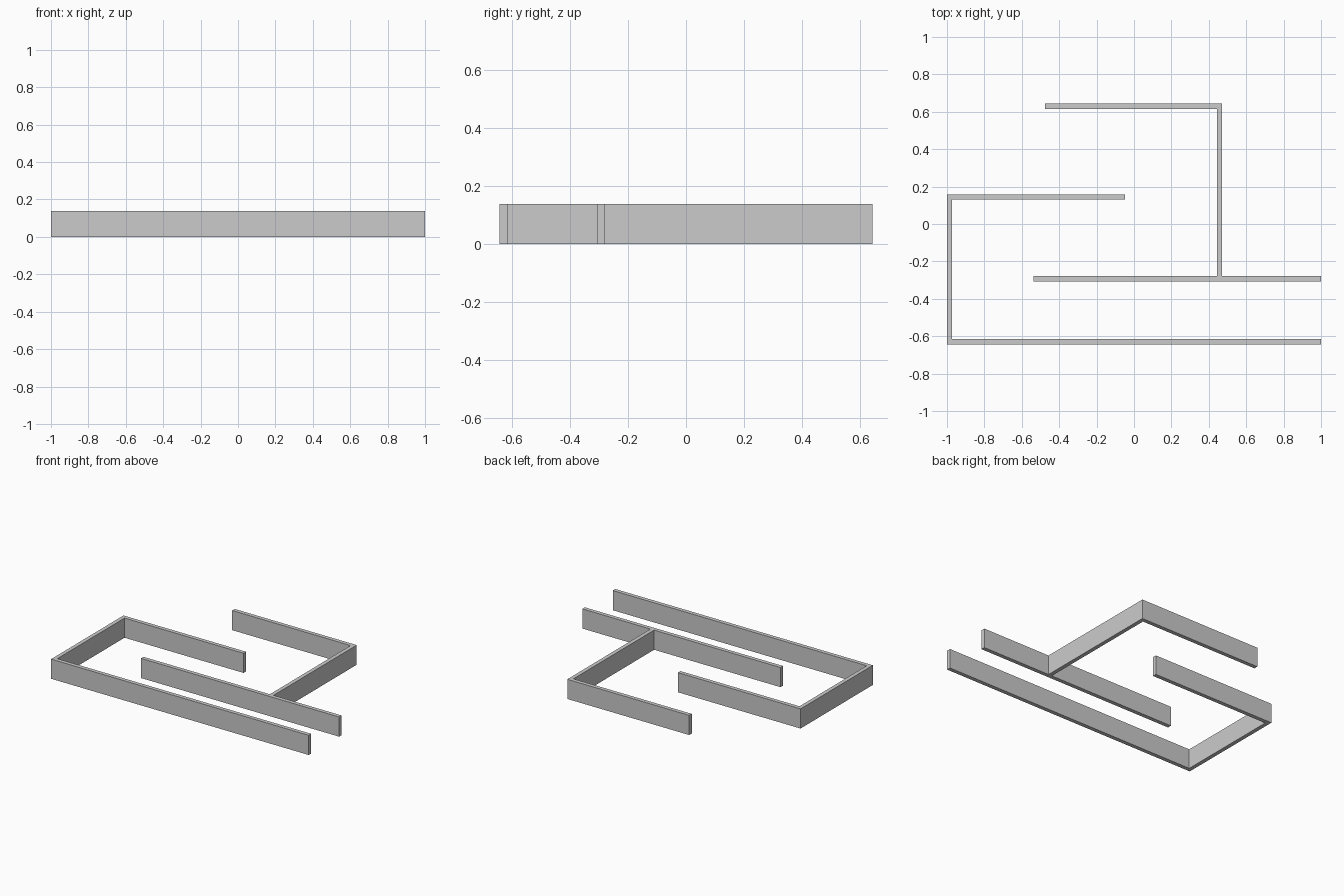
import bpy
import bmesh
from mathutils import Vector

HEIGHT = 0.138
THICK = 0.028

cube = bpy.data.objects.get("Cube")
if cube:
    bpy.data.objects.remove(cube, do_unlink=True)

# Plain grey plaster
grey = bpy.data.materials.new("wall grey")
grey.use_nodes = True
colour = (0.6, 0.6, 0.6, 1)
grey.diffuse_color = colour
grey.node_tree.nodes["Principled BSDF"].inputs["Base Color"].default_value = colour


def offset_path(path, distance):
    """Shift a right-angled path sideways, keeping square mitred corners."""
    dirs = [(b - a).normalized() for a, b in zip(path, path[1:])]
    sides = [Vector((-d.y, d.x)) for d in dirs]
    shifted = []
    for i, p in enumerate(path):
        if i == 0 or i == len(path) - 1:
            shift = sides[min(i, len(sides) - 1)]
        else:
            shift = sides[i - 1] + sides[i]
        shifted.append(p + shift * distance)
    return shifted


def wall(name, points):
    """Raise a solid wall of constant thickness along a centre line."""
    path = [Vector(p) for p in points]
    outline = offset_path(path, THICK / 2) + offset_path(path, -THICK / 2)[::-1]
    bm = bmesh.new()
    base = bm.faces.new([bm.verts.new((p.x, p.y, 0)) for p in outline])
    raised = bmesh.ops.extrude_face_region(bm, geom=[base], use_keep_orig=True)
    top = [v for v in raised["geom"] if isinstance(v, bmesh.types.BMVert)]
    bmesh.ops.translate(bm, verts=top, vec=(0, 0, HEIGHT))
    bmesh.ops.recalc_face_normals(bm, faces=bm.faces)
    mesh = bpy.data.meshes.new(name)
    bm.to_mesh(mesh)
    bm.free()
    mesh.materials.append(grey)
    obj = bpy.data.objects.new(name, mesh)
    bpy.context.collection.objects.link(obj)


# Three-sided wall: long front run, right end, short return
wall("outer_wall", [(1, -0.63), (-0.986, -0.63), (-0.986, 0.144), (-0.048, 0.144)])

# Straight wall inside the front run
wall("middle_wall", [(-0.538, -0.293), (1, -0.293)])

# Corner wall butting against the middle wall
wall("back_corner_wall", [(0.457, -0.279), (0.457, 0.63), (-0.476, 0.63)])
